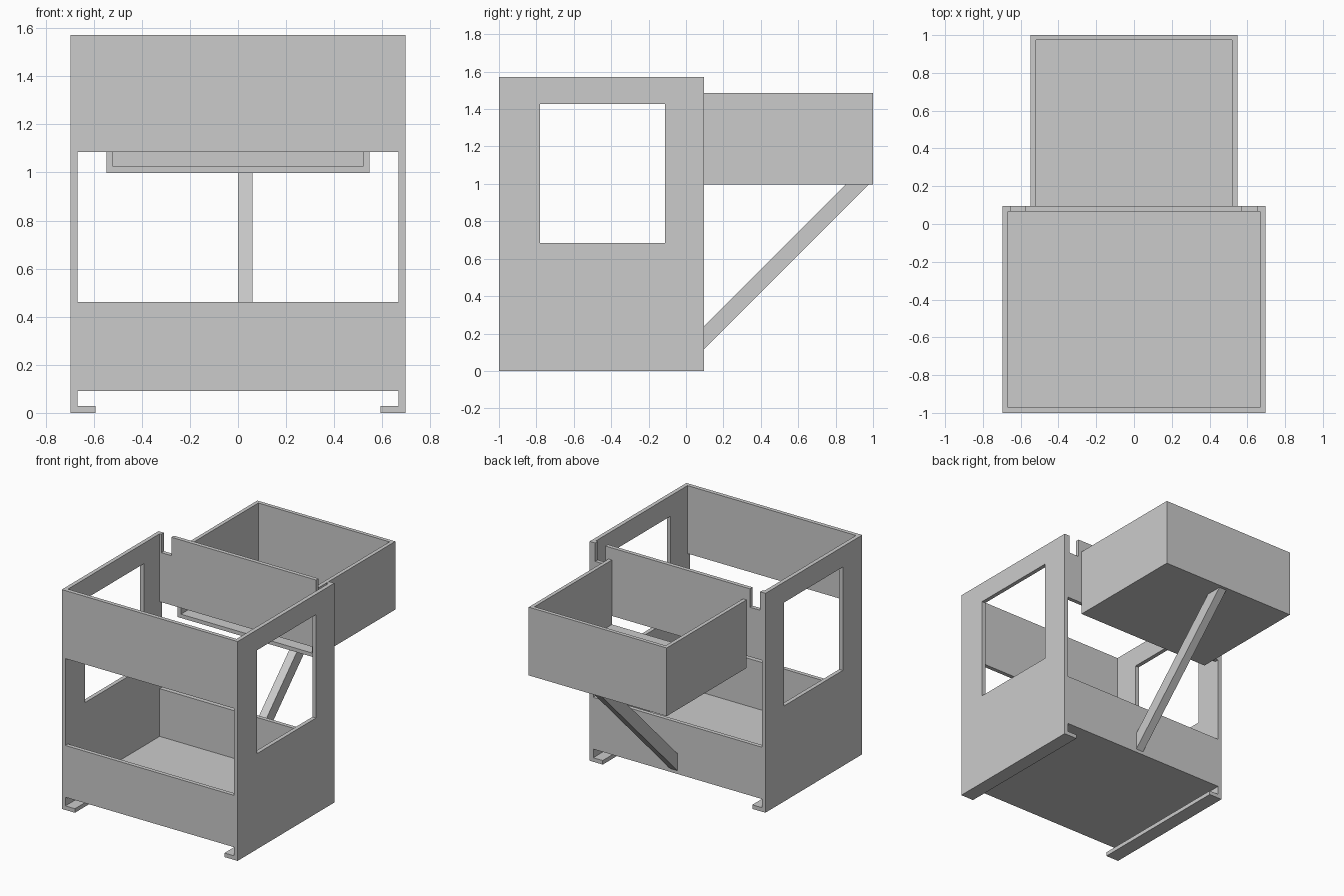
import bpy, bmesh, math
from mathutils import Matrix

cube = bpy.data.objects.get("Cube")
if cube:
    bpy.data.objects.remove(cube, do_unlink=True)

grey = bpy.data.materials.new("plain grey")
grey.use_nodes = True
COLOUR = (0.6, 0.6, 0.6, 1)
grey.diffuse_color = COLOUR
for node in grey.node_tree.nodes:
    if node.type == 'BSDF_PRINCIPLED':
        node.inputs["Base Color"].default_value = COLOUR


def finish(name, bm):
    bmesh.ops.recalc_face_normals(bm, faces=bm.faces)
    mesh = bpy.data.meshes.new(name)
    bm.to_mesh(mesh)
    bm.free()
    mesh.materials.append(grey)
    obj = bpy.data.objects.new(name, mesh)
    bpy.context.collection.objects.link(obj)
    return obj


def box(name, x, y, z):
    bm = bmesh.new()
    bmesh.ops.create_cube(bm, size=1)
    for v in bm.verts:
        for i, (lo, hi) in enumerate((x, y, z)):
            v.co[i] = hi if v.co[i] > 0 else lo
    return finish(name, bm)


def side_cylinder(name, y, z, radius, length):
    bm = bmesh.new()
    bmesh.ops.create_cone(bm, cap_ends=True, segments=48, radius1=radius,
                          radius2=radius, depth=length)
    bm.transform(Matrix.Translation((0, y, z)) @ Matrix.Rotation(math.pi / 2, 4, 'Y'))
    return finish(name, bm)


def cut(target, cutter):
    cutter.hide_render = True
    mod = target.modifiers.new("cut", 'BOOLEAN')
    mod.operation, mod.solver, mod.object = 'DIFFERENCE', 'EXACT', cutter
    with bpy.context.temp_override(object=target, active_object=target):
        bpy.ops.object.modifier_apply(modifier=mod.name)
    bpy.data.objects.remove(cutter, do_unlink=True)


# Main housing, hollowed out and open at the top
W, IN = 0.697, 0.668
BACK = 0.096
THROUGH = (-2, 2)
housing = box("housing", (-W, W), (-1, BACK), (0, 1.572))
cut(housing, box("interior", (-IN, IN), (-0.971, BACK - 0.029), (0.12, 2)))
# Wide openings through front and back
cut(housing, box("opening", (-IN, IN), THROUGH, (0.462, 1.085)))
# Channel under the floor, leaving a foot lip along each side
cut(housing, box("channel", (-IN, IN), THROUGH, (0.029, 0.091)))
cut(housing, box("lip_gap", (-0.593, 0.593), THROUGH, (-1, 0.06)))
# Side windows
cut(housing, box("window", THROUGH, (-0.78, -0.112), (0.685, 1.426)))
# Slots in the top of the back panel
for x in ((-0.655, -0.575), (0.573, 0.653)):
    cut(housing, box("slot", x, (0, 1), (1.44, 2)))

# Rear tray, open towards the housing, with a round hole in each side
tray = box("rear_tray", (-0.547, 0.547), (BACK, 1), (0.997, 1.486))
cut(tray, box("tray_interior", (-0.52, 0.52), (-1, 0.973), (1.024, 2)))
cut(tray, side_cylinder("tray_hole", 0.316, 1.242, 0.077, 3))

# Diagonal strut with ends cut flush to the housing and tray
bm = bmesh.new()
profile = [(BACK, 0.115), (0.978, 0.997), (0.855, 0.997), (BACK, 0.238)]
face = bm.faces.new([bm.verts.new((0, y, z)) for y, z in profile])
solid = bmesh.ops.extrude_face_region(bm, geom=[face])
bmesh.ops.translate(bm, vec=(0.06, 0, 0),
                    verts=[g for g in solid["geom"] if isinstance(g, bmesh.types.BMVert)])
finish("support_strut", bm)
